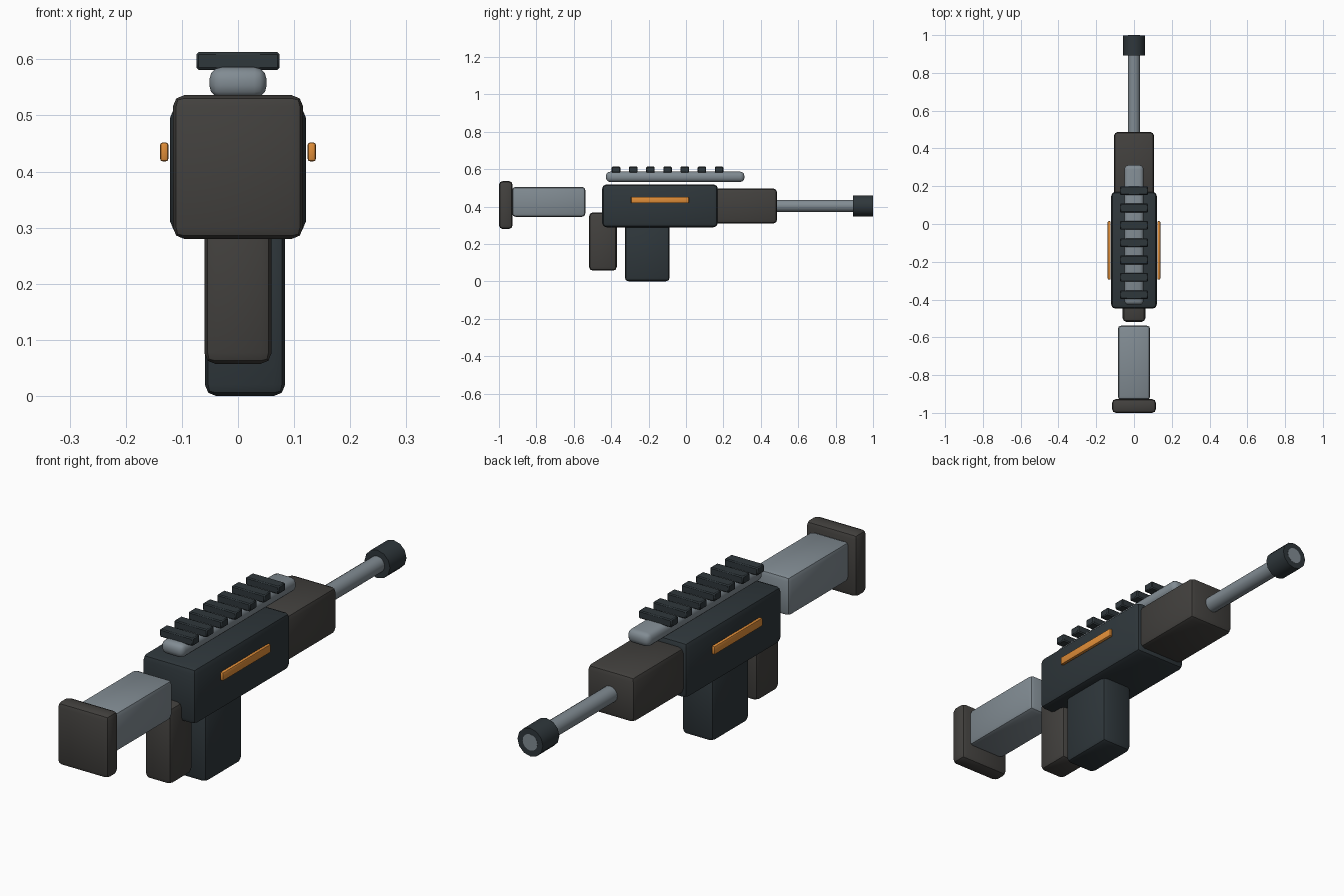
import bpy, math

if "Cube" in bpy.data.objects:
    bpy.data.objects.remove(bpy.data.objects["Cube"])


def material(name, rgb):
    m = bpy.data.materials.new(name)
    m.diffuse_color = (*rgb, 1)
    m.use_nodes = True
    m.node_tree.nodes["Principled BSDF"].inputs["Base Color"].default_value = m.diffuse_color
    return m


DARK = material("dark_metal", (0.028, 0.038, 0.044))
WARM = material("warm_polymer", (0.055, 0.052, 0.048))
STEEL = material("steel", (0.22, 0.26, 0.29))
ORANGE = material("orange_accent", (0.75, 0.27, 0.04))


def finish(ob, name, mat):
    ob.name = name
    ob.data.materials.append(mat)
    bpy.ops.object.shade_smooth_by_angle(angle=math.radians(40))
    return ob


def box(name, x, y, z, mat, bevel=0.02, segments=2):
    """Rounded box from (min, max) ranges on each axis."""
    ranges = (x, y, z)
    bpy.ops.mesh.primitive_cube_add(size=1, location=[(a + b) / 2 for a, b in ranges])
    ob = bpy.context.object
    ob.scale = [b - a for a, b in ranges]
    bpy.ops.object.transform_apply(location=False, rotation=False, scale=True)
    mod = ob.modifiers.new("rounding", 'BEVEL')
    mod.width = bevel
    mod.segments = segments
    bpy.ops.object.modifier_apply(modifier=mod.name)
    return finish(ob, name, mat)


def rod(name, radius, y, z, mat, sides):
    """Cylinder running along y."""
    bpy.ops.mesh.primitive_cylinder_add(vertices=sides, radius=radius, depth=y[1] - y[0],
                                        location=(0, sum(y) / 2, z),
                                        rotation=(math.pi / 2, 0, 0))
    return finish(bpy.context.object, name, mat)


# Stock, separate from the receiver, with its end plate
box("butt_plate", (-0.116, 0.116), (-1.0, -0.927), (0.28, 0.536), WARM)
box("stock", (-0.086, 0.086), (-0.93, -0.538), (0.345, 0.505), STEEL, 0.018)

# Main body
box("receiver", (-0.121, 0.121), (-0.448, 0.17), (0.289, 0.518), DARK, 0.022)
box("handguard", (-0.106, 0.106), (0.15, 0.487), (0.309, 0.496), WARM)

# Lower parts
box("grip", (-0.06, 0.06), (-0.518, -0.37), (0.057, 0.368), WARM)
box("magazine", (-0.059, 0.084), (-0.327, -0.087), (0.0, 0.31), DARK)

# Barrel and muzzle
rod("barrel", 0.033, (0.45, 1.0), 0.403, STEEL, 16)
rod("muzzle", 0.057, (0.893, 0.999), 0.403, DARK, 12)

# Top rail with evenly spaced teeth
box("top_rail", (-0.051, 0.051), (-0.428, 0.312), (0.531, 0.586), STEEL, 0.022, 3)
for i in range(7):
    y = -0.374 + i * 0.0918
    box(f"rail_tooth_{i + 1}", (-0.074, 0.074), (y - 0.023, y + 0.023),
        (0.581, 0.613), DARK, 0.004, 1)

# Side accent strips
for side, name in ((-1, "left"), (1, "right")):
    xs = sorted((side * 0.124, side * 0.139))
    box(f"accent_strip_{name}", xs, (-0.294, 0.015), (0.418, 0.452), ORANGE, 0.005)
